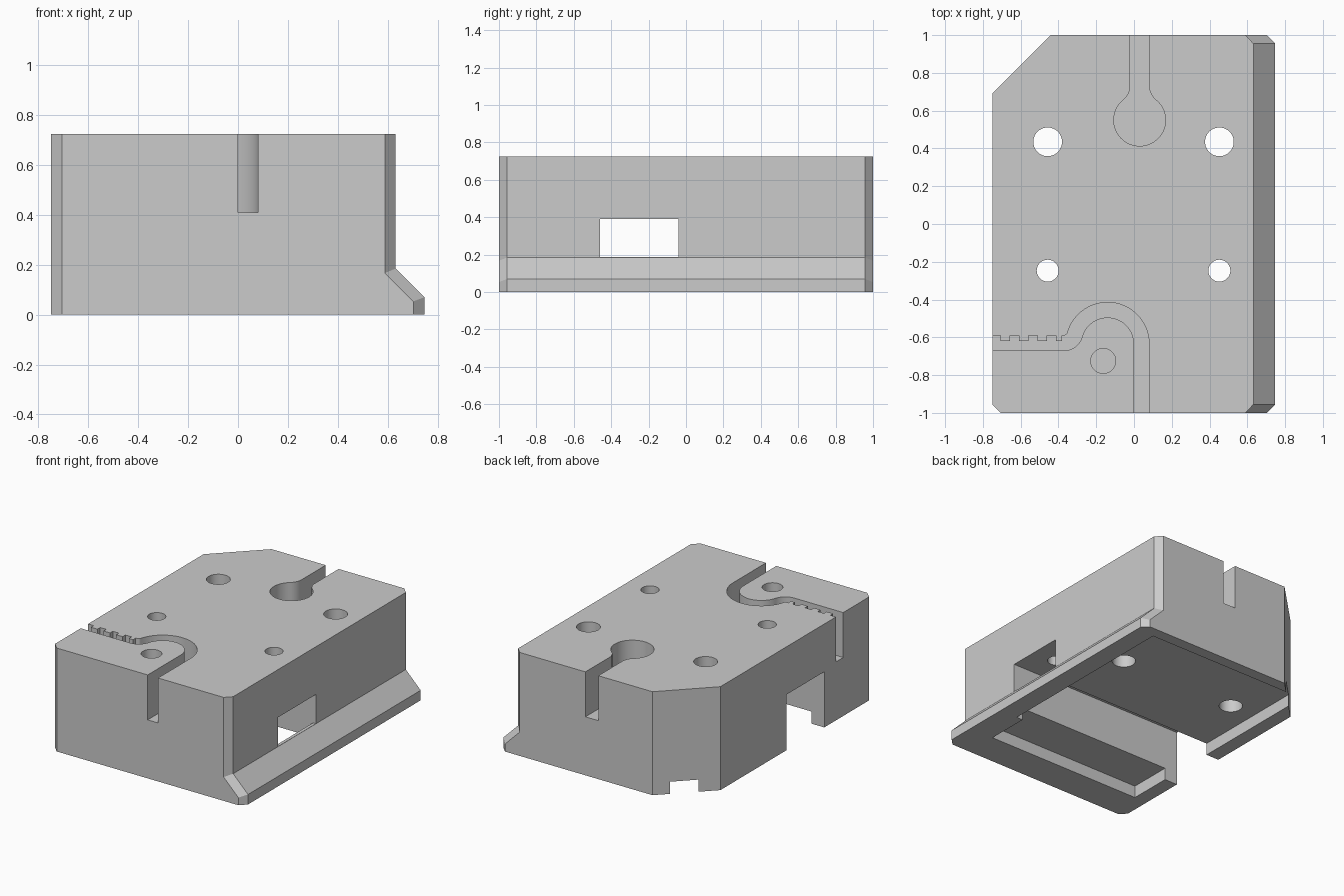
import bpy, bmesh
from math import cos, sin, radians, atan2, degrees, hypot, sqrt

cube = bpy.data.objects.get("Cube")
if cube:
    bpy.data.objects.remove(cube, do_unlink=True)

H = 0.725          # block height
FLOOR = 0.41       # floor of the top grooves

grey = bpy.data.materials.new("plain_grey")
grey.use_nodes = True
color = (0.6, 0.6, 0.6, 1)
grey.diffuse_color = color
grey.node_tree.nodes["Principled BSDF"].inputs["Base Color"].default_value = color


def loft(name, rings):
    """Closed solid through rings of equal point count."""
    bm = bmesh.new()
    vs = [[bm.verts.new(p) for p in r] for r in rings]
    n = len(vs[0])
    for a, b in zip(vs, vs[1:]):
        for i in range(n):
            j = (i + 1) % n
            bm.faces.new((a[i], a[j], b[j], b[i]))
    bm.faces.new(vs[0][::-1])
    bm.faces.new(vs[-1])
    bmesh.ops.recalc_face_normals(bm, faces=bm.faces)
    me = bpy.data.meshes.new(name)
    bm.to_mesh(me)
    bm.free()
    me.materials.append(grey)
    ob = bpy.data.objects.new(name, me)
    bpy.context.collection.objects.link(ob)
    return ob


def prism(name, pts, lo, hi):
    return loft(name, [[(x, y, z) for x, y in pts] for z in (lo, hi)])


def box(name, x0, x1, y0, y1, z0, z1):
    return prism(name, [(x0, y0), (x1, y0), (x1, y1), (x0, y1)], z0, z1)


def arc(c, r, a0, a1, n=20):
    angles = [radians(a0 + (a1 - a0) * i / n) for i in range(n + 1)]
    return [(c[0] + r * cos(a), c[1] + r * sin(a)) for a in angles]


def hole(name, x, y, r, lo):
    return prism(name, arc((x, y), r, 0, 352.5, 47), lo, 1)


# Block with a flared right foot; the end rings are inset to chamfer the corners
def section(y, left, wall, foot, knee, toe):
    return [(left, y, 0), (foot, y, 0), (foot, y, toe), (wall, y, knee),
            (wall, y, H), (left, y, H)]


full = (-0.75, 0.632, 0.747, 0.185, 0.07)
block = loft("guide_block", [
    section(-1, -0.705, 0.589, 0.703, 0.167, 0.053),
    section(-0.956, *full),
    section(0.956, *full),
    section(1, -0.75, 0.589, 0.703, 0.167, 0.053)])

cutters = []

# Large chamfer on the back left corner
cutters.append(prism("corner_cut", [(-0.85, 0.59), (-0.34, 1.1), (-0.85, 1.1)], -0.1, 1))

# Cross channel, open below and on the left, with a window on the right
profile = [(-0.8, -0.1), (0.61, -0.1), (0.61, 0.186), (0.8, 0.186), (0.8, 0.39), (-0.8, 0.39)]
cutters.append(loft("channel_cut", [[(x, y, z) for x, z in profile] for y in (-0.46, -0.04)]))

# Shallow underside recess in front of and behind the channel
cutters.append(box("front_recess_cut", -0.65, 0.56, -0.765, -0.3, -0.1, 0.085))
cutters.append(box("back_recess_cut", -0.65, 0.61, -0.2, 0.92, -0.1, 0.085))

# Through holes and the blind pivot hole
for x in (-0.457, 0.452):
    cutters.append(hole("large_hole_cut", x, 0.435, 0.076, -0.1))
    cutters.append(hole("small_hole_cut", x, -0.247, 0.058, -0.1))
cutters.append(hole("pivot_hole_cut", -0.163, -0.725, 0.066, FLOOR))

# Keyhole groove at the back, with filleted neck
cx, cy, r, half, fil = 0.03, 0.55, 0.137, 0.05, 0.1
fy = cy + sqrt((r + fil) ** 2 - (half + fil) ** 2)
tan = degrees(atan2(fy - cy, half + fil))
right = arc((cx + half + fil, fy), fil, 180, 180 + tan, 10)
left = [(2 * cx - x, y) for x, y in reversed(right)]
key = [(cx + half, 1.1)] + right + arc((cx, cy), r, tan, -180 - tan, 48)[1:-1] \
    + left + [(cx - half, 1.1)]
cutters.append(prism("keyhole_cut", key, FLOOR, 1))

# Curved groove at the front, with a toothed edge toward the left
c1, c2 = (-0.14, -0.635), (-0.37, -0.571)
ri, ro = 0.14, 0.22
dist = hypot(c1[0] - c2[0], c1[1] - c2[1])
turn = degrees(atan2(c1[1] - c2[1], c1[0] - c2[0]))
edge = c2[1] - (dist - ro)
groove = [(0, -1.1)] + arc(c1, ri, 0, 180 + turn, 30)
groove += arc(c2, dist - ri, turn, -90, 14)[1:]
groove += [(-0.8, c2[1] - (dist - ri)), (-0.8, edge)]
for i in range(4):
    x0 = -0.706 + 0.098 * i
    x1 = min(x0 + 0.05, -0.38)
    groove += [(x0, edge), (x0, -0.62), (x1, -0.62), (x1, edge)]
groove += arc(c2, dist - ro, -90, turn, 8)
groove += arc(c1, ro, 180 + turn, 0, 36)[1:] + [(ro + c1[0], -1.1)]
cutters.append(prism("curved_groove_cut", groove, FLOOR, 1))

# Carve everything out of the block
bpy.context.view_layer.objects.active = block
for c in cutters:
    c.hide_render = True
    mod = block.modifiers.new(c.name, 'BOOLEAN')
    mod.operation = 'DIFFERENCE'
    mod.solver = 'EXACT'
    mod.object = c
    bpy.ops.object.modifier_apply(modifier=mod.name)
    bpy.data.objects.remove(c, do_unlink=True)

bpy.ops.object.select_all(action='DESELECT')
block.select_set(True)
bpy.ops.object.shade_smooth_by_angle(angle=radians(30))
